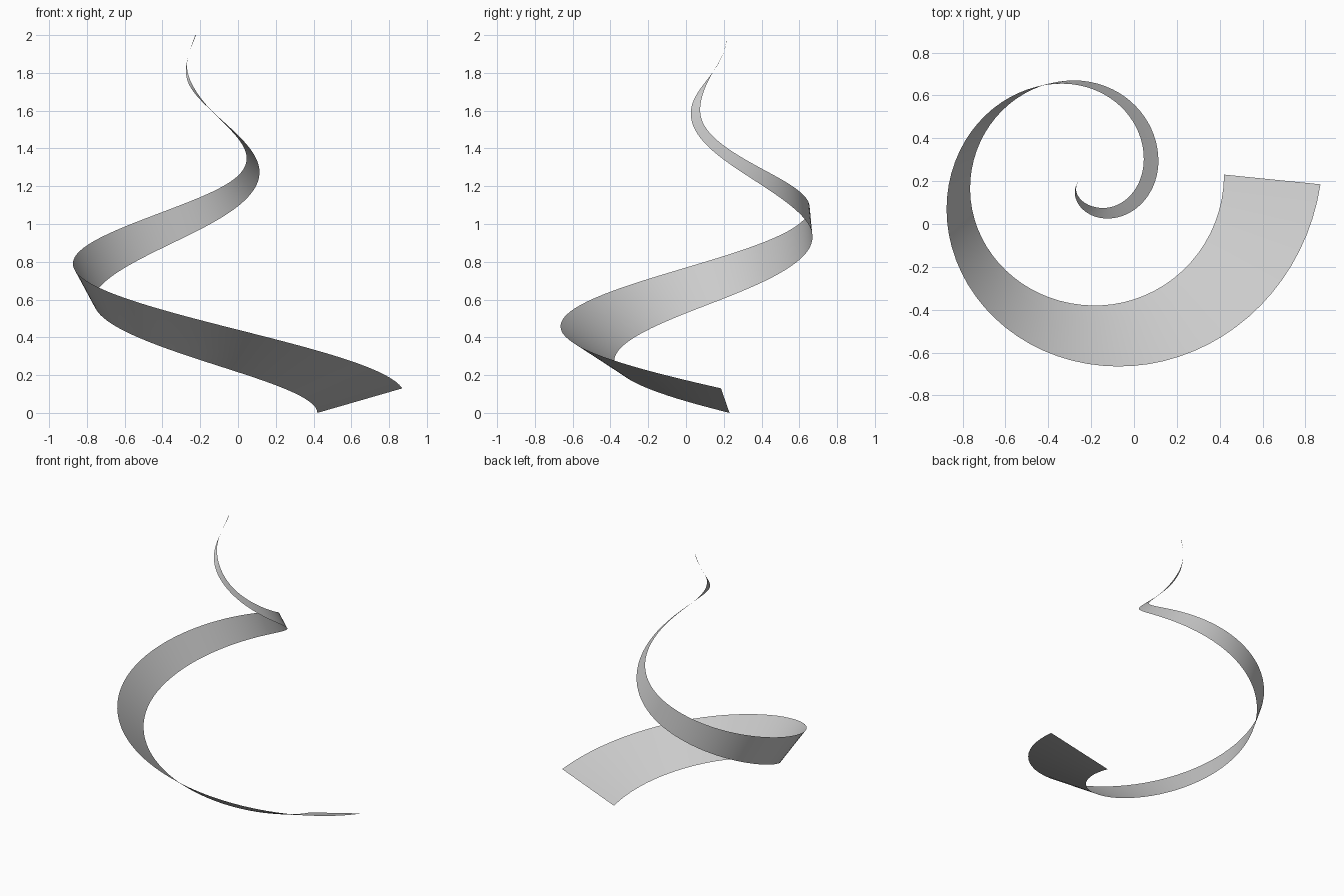
import bpy, bmesh
from math import radians, cos, sin
from mathutils import Vector

if "Cube" in bpy.data.objects:
    bpy.data.objects.remove(bpy.data.objects["Cube"])

CENTRE = Vector((-0.2, 0.2, 0))
STEPS, ACROSS = 18, 4

# Ribbon edges: (clockwise angle in degrees, radius, height)
LOWER = [(-2.8, .621, 0), (90, .58, .28), (176, .566, .59), (260, .477, .93),
         (342, .33, 1.27), (428, .188, 1.59), (512, .085, 1.83), (570, .03, 2.0)]
UPPER = [(0.8, 1.07, .13), (82, .873, .46), (169, .687, .79), (254, .473, 1.09),
         (338, .265, 1.35), (428, .135, 1.61), (511, .08, 1.835), (574, .027, 2.0)]


def smooth_edge(keys):
    """Catmull-Rom through the polar keys, returned as 3D points."""
    k = [Vector(p) for p in keys]
    k = [3 * k[0] - 3 * k[1] + k[2]] + k + [2 * k[-1] - k[-2]]
    pts = []
    for i in range(1, len(k) - 2):
        a, b, c, d = k[i - 1:i + 3]
        last = i == len(k) - 3
        for s in range(STEPS + last):
            t = s / STEPS
            p = 0.5 * (2 * b + (c - a) * t + (2 * a - 5 * b + 4 * c - d) * t**2
                       + (3 * b - a - 3 * c + d) * t**3)
            ang = radians(p.x)
            pts.append(CENTRE + Vector((p.y * cos(ang), -p.y * sin(ang), p.z)))
    return pts


# Tapering spiral ribbon: a single sheet ruled between the two edges
bm = bmesh.new()
rows = [[bm.verts.new(lo.lerp(up, j / ACROSS)) for j in range(ACROSS + 1)]
        for lo, up in zip(smooth_edge(LOWER), smooth_edge(UPPER))]
for r0, r1 in zip(rows, rows[1:]):
    for j in range(ACROSS):
        f = bm.faces.new((r0[j], r0[j + 1], r1[j + 1], r1[j]))
        f.normal_flip()
        f.smooth = True
bm.normal_update()
if sum(f.normal.z for f in bm.faces) < 0:
    bmesh.ops.reverse_faces(bm, faces=bm.faces[:])
mesh = bpy.data.meshes.new("spiral_ribbon")
bm.to_mesh(mesh)
bm.free()
ribbon = bpy.data.objects.new("spiral_ribbon", mesh)
bpy.context.collection.objects.link(ribbon)
